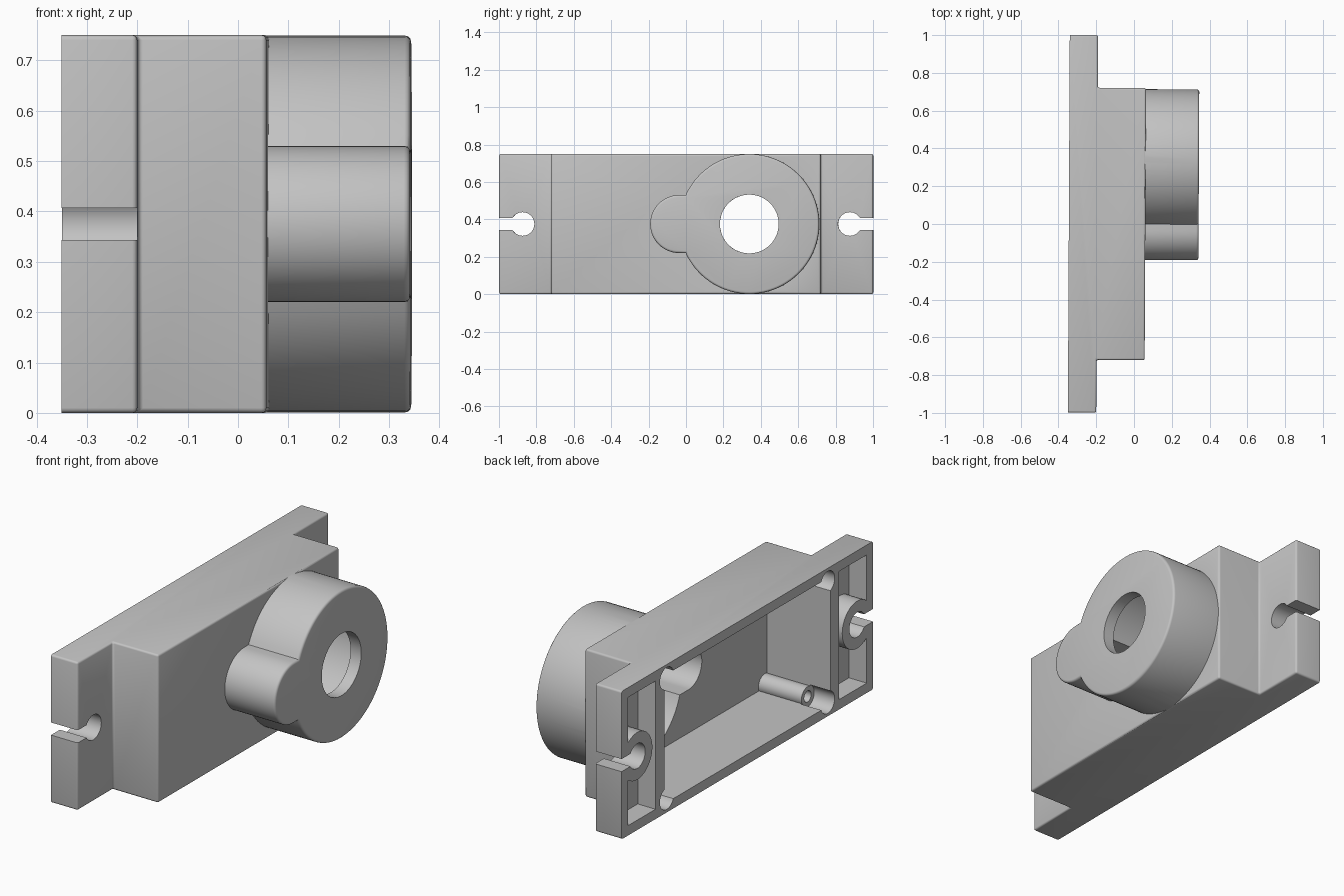
import bpy, bmesh
from math import pi, sin, cos, asin, radians
from mathutils import Matrix

if "Cube" in bpy.data.objects:
    bpy.data.objects.remove(bpy.data.objects["Cube"], do_unlink=True)

# Main dimensions: depth runs along x, length along y
BACK, FLANGE, FACE, BOSS = -0.345, -0.195, 0.06, 0.342
HEIGHT, MID, WALL = 0.75, 0.375, 0.05
SHELL = FACE - WALL
SEAT = -0.23
OUT = -0.5          # cutters start clear of the open back

grey = bpy.data.materials.new("plain grey")
grey.use_nodes = True
grey.diffuse_color = (0.55, 0.55, 0.55, 1)
grey.node_tree.nodes["Principled BSDF"].inputs["Base Color"].default_value = (0.55, 0.55, 0.55, 1)


def prism(name, base, offset, bevel_rule=None, width=0.01):
    """Extrude a closed outline by an offset, rounding edges chosen by a rule."""
    bm = bmesh.new()
    face = bm.faces.new([bm.verts.new(p) for p in base])
    grown = bmesh.ops.extrude_face_region(bm, geom=[face], use_keep_orig=True)
    verts = [g for g in grown["geom"] if isinstance(g, bmesh.types.BMVert)]
    bmesh.ops.translate(bm, verts=verts, vec=offset)
    bmesh.ops.recalc_face_normals(bm, faces=bm.faces)
    if bevel_rule:
        edges = [e for e in bm.edges if bevel_rule(e)]
        bmesh.ops.bevel(bm, geom=edges, offset=width, segments=3, profile=0.5,
                        affect='EDGES', clamp_overlap=True)
    mesh = bpy.data.meshes.new(name)
    bm.to_mesh(mesh)
    bm.free()
    mesh.materials.append(grey)
    ob = bpy.data.objects.new(name, mesh)
    bpy.context.collection.objects.link(ob)
    return ob


def along_x(name, outline, x0, x1, rule=None, width=0.01):
    return prism(name, [(x0, y, z) for y, z in outline], (x1 - x0, 0, 0), rule, width)


def arc(y, z, r, a0, a1, n):
    return [(y + r * cos(a0 + (a1 - a0) * i / n), z + r * sin(a0 + (a1 - a0) * i / n))
            for i in range(n + 1)]


def disc(y, z, r, n=40):
    return arc(y, z, r, 0, 2 * pi, n)[:-1]


def rect(y0, y1, z0, z1):
    return [(y0, z0), (y1, z0), (y1, z1), (y0, z1)]


def lobed(big, small):
    """Large circle with a round lobe towards -y."""
    a = pi - asin(small / big)
    return arc(0.34, MID, big, -a, a, 80) + arc(-0.035, MID, small, pi / 2, 1.5 * pi, 28)


def combine(target, tool, operation):
    mod = target.modifiers.new("join", 'BOOLEAN')
    mod.object, mod.operation, mod.solver = tool, operation, 'EXACT'
    bpy.ops.object.select_all(action='DESELECT')
    bpy.context.view_layer.objects.active = target
    target.select_set(True)
    bpy.ops.object.modifier_apply(modifier=mod.name)
    bpy.data.objects.remove(tool, do_unlink=True)


def cut(target, tool):
    combine(target, tool, 'DIFFERENCE')


def not_back(e):
    return any(v.co.x > BACK + 0.001 for v in e.verts)


def front_rim(e):
    return all(v.co.x > BOSS - 0.001 for v in e.verts)


# Stepped case with end flanges
plan = [(BACK, -1), (FLANGE, -1), (FLANGE, -0.72), (FACE, -0.72),
        (FACE, 0.72), (FLANGE, 0.72), (FLANGE, 1), (BACK, 1)]
housing = prism("housing", [(x, y, 0) for x, y in plan], (0, 0, HEIGHT), not_back)

# Lobed boss on the face
combine(housing, along_x("boss", lobed(0.374, 0.155), 0.03, BOSS, front_rim, 0.012), 'UNION')

# Hollow interior, hollow boss and its round opening
cut(housing, along_x("cavity", rect(-0.66, 0.66, WALL, HEIGHT - WALL), OUT, SHELL))
cut(housing, along_x("boss_cavity", lobed(0.322, 0.105), SHELL - 0.1, BOSS - 0.06))
cut(housing, along_x("opening", disc(0.34, MID, 0.157, 64), 0.1, 0.6))

# Corner screw seats and hollow pillars
for y in (-0.64, 0.64):
    for z in (0.07, HEIGHT - 0.07):
        cut(housing, along_x("seat", disc(y, z, 0.055), OUT, SEAT))
        combine(housing, along_x("pillar", disc(y, z, 0.05), SEAT - 0.002, SHELL + 0.02), 'UNION')
        cut(housing, along_x("screw_hole", disc(y, z, 0.028, 24), OUT, SEAT + 0.2))

# Flange pockets around a screw ring, with open keyhole slots
for s in (-1, 1):
    ends = sorted((s * 0.73, s * 0.95))
    pocket = along_x("pocket", rect(*ends, WALL, HEIGHT - WALL), OUT, FLANGE - WALL)
    cut(pocket, along_x("ring", disc(s * 0.875, MID, 0.12), OUT - 0.1, 0))
    cut(housing, pocket)
    cut(housing, along_x("mount_hole", disc(s * 0.875, MID, 0.063), OUT, -0.1))
    ends = sorted((s * 0.875, s * 1.1))
    cut(housing, along_x("slot", rect(*ends, MID - 0.032, MID + 0.032), OUT, -0.1))

# Slight turn of the whole part, then smooth rounded surfaces
housing.data.transform(Matrix.Rotation(-0.005, 4, 'Z'))
bpy.ops.object.select_all(action='DESELECT')
bpy.context.view_layer.objects.active = housing
housing.select_set(True)
bpy.ops.object.shade_smooth_by_angle(angle=radians(35))
